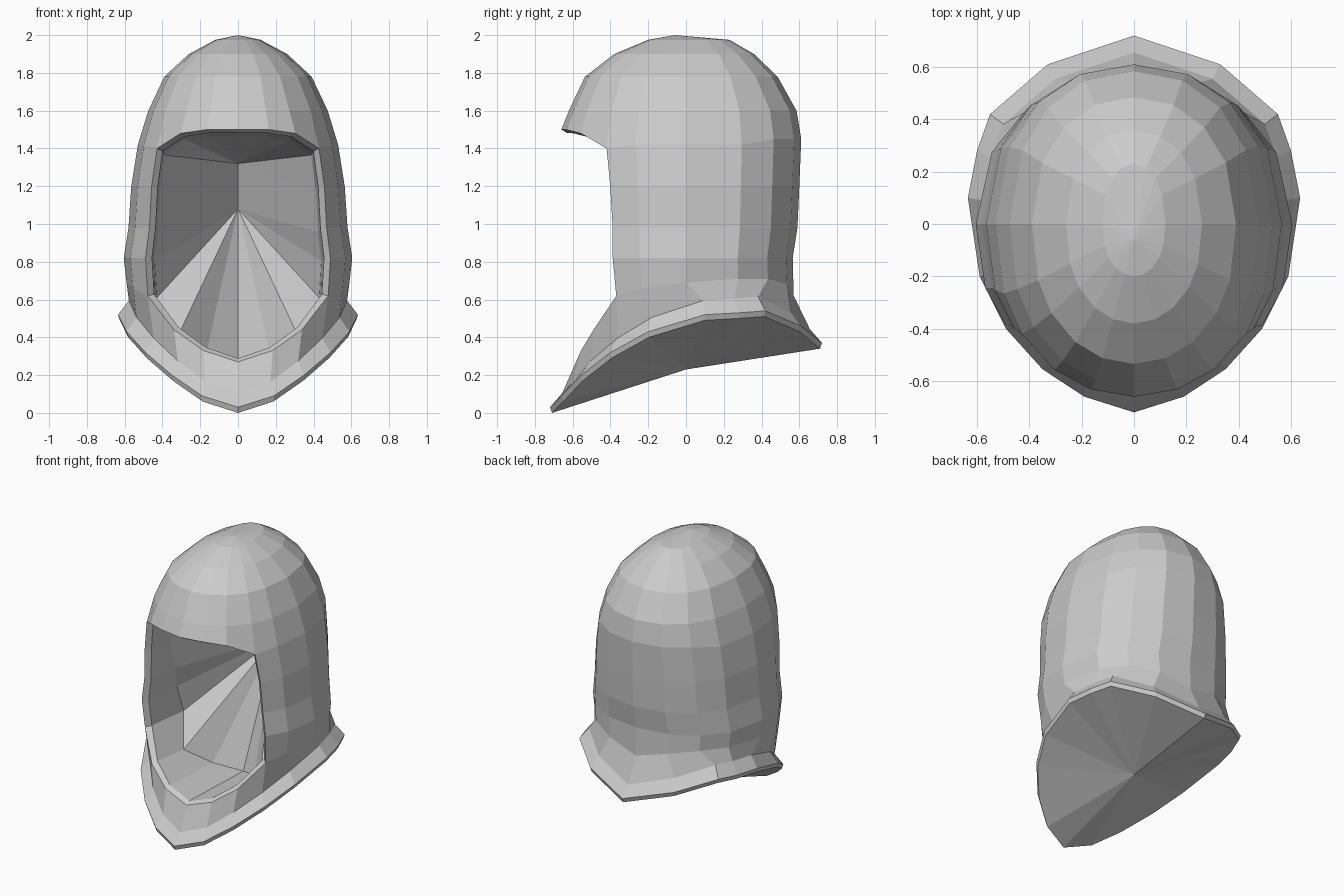
import bpy, bmesh
from math import sin, cos, radians

if "Cube" in bpy.data.objects:
    bpy.data.objects.remove(bpy.data.objects["Cube"], do_unlink=True)

cloth = bpy.data.materials.new("grey cloth")
cloth.use_nodes = True
grey = (0.6, 0.6, 0.6, 1)
cloth.diffuse_color = grey
cloth.node_tree.nodes["Principled BSDF"].inputs["Base Color"].default_value = grey


def build(name, polygons):
    """Make the +x half from polygons of points, then mirror it."""
    bm = bmesh.new()
    for points in polygons:
        bm.faces.new([bm.verts.new(p) for p in points])
    bmesh.ops.remove_doubles(bm, verts=bm.verts, dist=0.0005)
    mesh = bpy.data.meshes.new(name)
    bm.to_mesh(mesh)
    bm.free()
    mesh.materials.append(cloth)
    obj = bpy.data.objects.new(name, mesh)
    bpy.context.collection.objects.link(obj)
    mirror = obj.modifiers.new("mirror", "MIRROR")
    mirror.use_clip = True
    mirror.merge_threshold = 0.002


def bridge(a, b):
    return [(a[i], a[i + 1], b[i + 1], b[i]) for i in range(len(a) - 1)]


# Columns run from the front centre round the side to the back centre
ANGLES = [0, 18, 35, 54, 70, 90, 117, 138, 159, 180]
SIDE = 3  # column that edges the face opening


def ring(width, front, back, heights):
    """One slightly squared oval row; heights is one value or one per column."""
    points = []
    for i, angle in enumerate(ANGLES):
        s, c = sin(radians(angle)), cos(radians(angle))
        x = 0 if angle in (0, 180) else width * s ** (1 if c > 0 else 0.92)
        y = front * c ** 0.85 if c > 0 else back * (-c) ** 0.92
        z = heights[i] if isinstance(heights, list) else heights
        points.append((x, y, z))
    return points


# Flared collar edge
collar = [(0, -.72, .03), (.19, -.66, .09), (.35, -.555, .2), (.49, -.4, .32),
          (.59, -.2, .43), (.635, .1, .52), (.6, .28, .53), (.55, .42, .54),
          (.33, .61, .46), (0, .72, .37)]
hem = [(x * 0.985, y * 0.985, z - 0.03) for x, y, z in collar]
neck = [(x * 0.91, y * 0.91, z + 0.075) for x, y, z in collar]

chin = ring(.59, -.58, .57, [.27, .33, .44, .62, .66, .69, .71, .71, .68, .62])
sides = [ring(.605, -.61, .565, .82), ring(.58, -.61, .59, .98),
         ring(.565, -.63, .6, 1.2)]
brow = ring(.53, -.66, .61, [1.5, 1.5, 1.48, 1.4] + [1.42] * 3 + [1.45] * 3)
crown = [ring(.475, -.62, .585, 1.6), ring(.39, -.535, .485, 1.78),
         ring(.26, -.38, .36, 1.9), ring(.12, -.2, .23, 1.975)]
apex = (0, -.06, 2)

# Outer shell, with the face opening left out of the middle rows
rows = [hem, collar, neck, chin] + sides + [brow] + crown
shell = []
for low, high in zip(rows, rows[1:]):
    start = SIDE if high in sides or high is brow else 0
    shell += bridge(low[start:], high[start:])
shell += [(a, b, apex) for a, b in zip(crown[-1], crown[-1][1:])]
build("hood_shell", shell)

# Rim of the opening, from the brow down to the chin
rim = brow[:SIDE + 1] + [r[SIDE] for r in reversed(sides)] + chin[SIDE::-1]
inner = [(x * .93, y + .03, .9 + (z - .9) * .97) for x, y, z in rim]
build("face_rim", bridge(inner, rim))

# Coarse lining: walls and floor going back, then a creased rear wall
depths = [-.25, -.25, -.22, -.2, -.17, -.11, -.06, 0, -.18, -.05, .06]
deep = [(x * .97, y, z - .02) for (x, _, z), y in zip(inner, depths)]
upper, lower = (0, .35, 1.32), (0, .42, 1.08)
rear = [upper] * (SIDE + 2) + [lower] * (len(deep) - SIDE - 2)
build("lining", bridge(deep, inner) + bridge(rear, deep))

# Shallow cone closing the underside
centre = (0, 0, .23)
build("base", [(centre, b, a) for a, b in zip(hem, hem[1:])])
